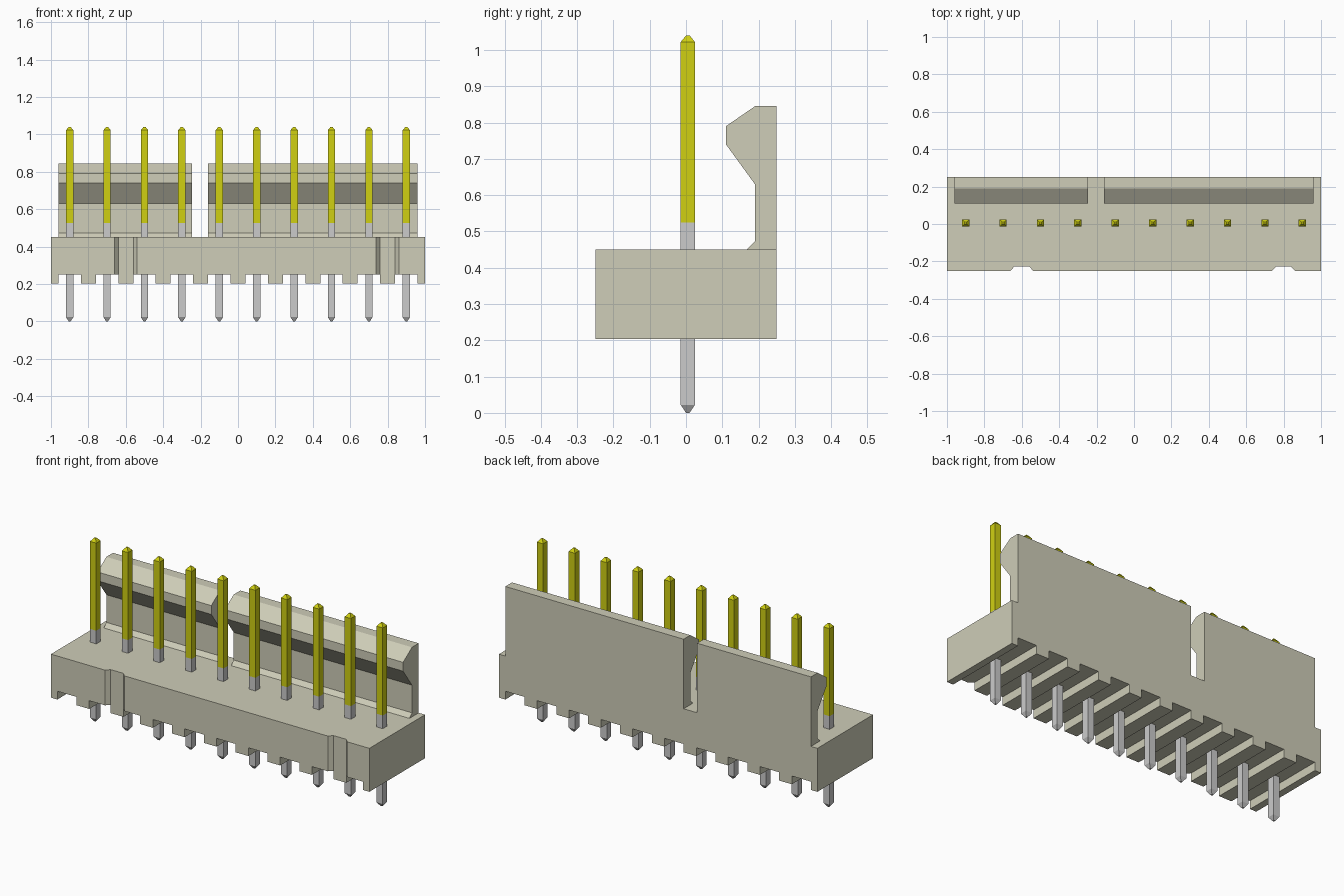
import bpy
import bmesh
from mathutils import Vector

cube = bpy.data.objects.get("Cube")
if cube:
    bpy.data.objects.remove(cube, do_unlink=True)


def material(name, rgb):
    mat = bpy.data.materials.new(name)
    mat.use_nodes = True
    mat.diffuse_color = (*rgb, 1)
    mat.node_tree.nodes["Principled BSDF"].inputs["Base Color"].default_value = (*rgb, 1)
    return mat


housing = material("ivory plastic", (0.62, 0.61, 0.48))
gold = material("yellow plating", (0.63, 0.63, 0.006))
tin = material("grey metal", (0.6, 0.6, 0.6))


def finish(name, bm, *mats):
    bmesh.ops.recalc_face_normals(bm, faces=bm.faces)
    mesh = bpy.data.meshes.new(name)
    bm.to_mesh(mesh)
    bm.free()
    for mat in mats:
        mesh.materials.append(mat)
    obj = bpy.data.objects.new(name, mesh)
    bpy.context.scene.collection.objects.link(obj)
    return obj


def prism(name, points, direction, mat):
    """Extrude a closed outline along a direction."""
    bm = bmesh.new()
    face = bm.faces.new([bm.verts.new(p) for p in points])
    moved = bmesh.ops.extrude_face_region(bm, geom=[face])["geom"]
    bmesh.ops.translate(bm, vec=Vector(direction),
                        verts=[v for v in moved if isinstance(v, bmesh.types.BMVert)])
    return finish(name, bm, mat)


PITCH = 0.2
pin_xs = [PITCH * (i - 4.5) for i in range(10)]
FOOT, SLOT, TOP, HALF = 0.203, 0.25, 0.45, 0.25

# Base block: comb outline with one slot below each pin
outline = [(-1, TOP), (-1, FOOT)]
for x in pin_xs:
    outline += [(x - 0.06, FOOT), (x - 0.06, SLOT), (x + 0.06, SLOT), (x + 0.06, FOOT)]
outline += [(1, FOOT), (1, TOP)]
base = prism("base_block", [(x, -HALF, z) for x, z in outline], (0, 2 * HALF, 0), housing)

# Two tapered grooves down the front face
for x in (-0.6, 0.8):
    plan = [(-0.08, -0.27), (0.08, -0.27), (0.04, -0.228), (-0.04, -0.228)]
    cutter = prism("groove_cutter", [(x + dx, y, 0.1) for dx, y in plan], (0, 0, 0.5), housing)
    cutter.hide_render = True
    mod = base.modifiers.new("groove", "BOOLEAN")
    mod.operation = "DIFFERENCE"
    mod.solver = "EXACT"
    mod.object = cutter
    bpy.context.view_layer.objects.active = base
    bpy.ops.object.modifier_apply(modifier=mod.name)
    bpy.data.objects.remove(cutter, do_unlink=True)

# Locking walls with a hooked lip along the back
hook = [(0.25, TOP), (0.25, 0.845), (0.19, 0.845), (0.11, 0.79),
        (0.11, 0.74), (0.19, 0.63), (0.19, 0.473), (0.167, TOP)]
for name, x0, x1 in (("right_locking_wall", -0.96, -0.245), ("left_locking_wall", -0.16, 0.96)):
    prism(name, [(x0, y, z) for y, z in hook], (x1 - x0, 0, 0), housing)

# Square pins with blunt points, grey below and yellow above
R, TIP, PIN_Y, PLATED = 0.0195, 0.005, 0.005, 0.525
rings = [(0, TIP), (0.022, R), (PLATED, R), (1.022, R), (1.04, TIP)]
for i, x in enumerate(pin_xs):
    bm = bmesh.new()
    loops = [[bm.verts.new((x + sx * r, PIN_Y + sy * r, z))
              for sx, sy in ((-1, -1), (1, -1), (1, 1), (-1, 1))] for z, r in rings]
    for low, high in zip(loops, loops[1:]):
        for k in range(4):
            n = (k + 1) % 4
            bm.faces.new((low[k], low[n], high[n], high[k]))
    bm.faces.new(loops[0][::-1])
    bm.faces.new(loops[-1])
    for f in bm.faces:
        f.material_index = int(f.calc_center_median().z > PLATED)
    finish(f"pin_{i + 1}", bm, tin, gold)
